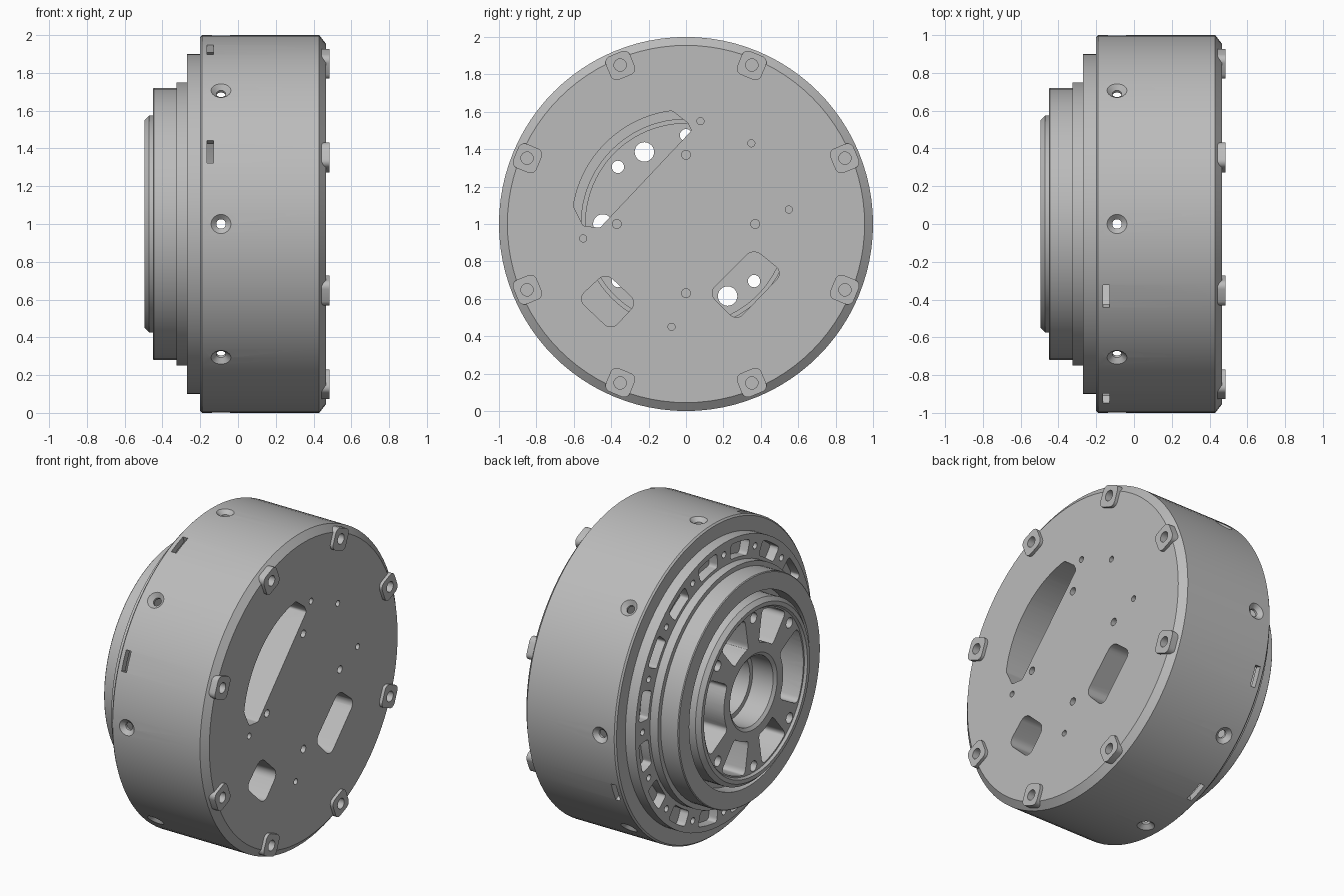
import bpy, bmesh
from math import sin, cos, pi, radians, atan2
from mathutils import Matrix, Vector

if "Cube" in bpy.data.objects:
    bpy.data.objects.remove(bpy.data.objects["Cube"])

grey = bpy.data.materials.new("machined_grey")
grey.use_nodes = True
COLOUR = (0.5, 0.5, 0.5, 1)
grey.diffuse_color = COLOUR
grey.node_tree.nodes["Principled BSDF"].inputs["Base Color"].default_value = COLOUR


# ---- helpers: the main axis is x, outlines are (y, z) around that axis ----
def polar(deg, r):
    return (r * cos(radians(deg)), r * sin(radians(deg)))


def circle(centre, r, n=24):
    return [(centre[0] + r * cos(2 * pi * i / n), centre[1] + r * sin(2 * pi * i / n))
            for i in range(n)]


def arc(a0, a1, r, n=12):
    return [polar(a0 + (a1 - a0) * i / n, r) for i in range(n + 1)]


def sector(mid, half, r0, r1):
    return arc(mid - half, mid + half, r1) + arc(mid + half, mid - half, r0)


def prism(bm, outline, x0, x1, rounding=0):
    """Extrude an outline along x, optionally rounding its sharp corners."""
    low = [bm.verts.new((x0, y, z)) for y, z in outline]
    high = [bm.verts.new((x1, y, z)) for y, z in outline]
    n = len(outline)
    faces = [bm.faces.new(low[::-1]), bm.faces.new(high)]
    for i in range(n):
        j = (i + 1) % n
        faces.append(bm.faces.new((low[i], low[j], high[j], high[i])))
    bmesh.ops.recalc_face_normals(bm, faces=faces)
    if rounding:
        rails = [e for v in low for e in v.link_edges
                 if e.other_vert(v) in high and e.calc_face_angle(0) > 0.6]
        bmesh.ops.bevel(bm, geom=rails, offset=rounding, segments=5,
                        profile=0.5, affect='EDGES')


def lathe(bm, profile, steps=96, matrix=Matrix(), closed=False):
    """Spin an (x, radius) profile around the x axis."""
    verts = [bm.verts.new((x, r, 0)) for x, r in profile]
    edges = [bm.edges.new(pair) for pair in zip(verts, verts[1:])]
    if closed:
        edges.append(bm.edges.new((verts[-1], verts[0])))
    before = set(bm.verts) - set(verts)
    bmesh.ops.spin(bm, geom=verts + edges, cent=(0, 0, 0), axis=(1, 0, 0),
                   angle=2 * pi, steps=steps)
    new = [v for v in bm.verts if v not in before]
    bmesh.ops.remove_doubles(bm, verts=new, dist=1e-5)
    new = [v for v in bm.verts if v not in before]
    bmesh.ops.transform(bm, matrix=matrix, verts=new)


def make(name, bm):
    bmesh.ops.recalc_face_normals(bm, faces=bm.faces[:])
    mesh = bpy.data.meshes.new(name)
    bm.to_mesh(mesh)
    bm.free()
    mesh.materials.append(grey)
    ob = bpy.data.objects.new(name, mesh)
    ob.location.z = 1
    bpy.context.collection.objects.link(ob)
    return ob


def cut(ob, bm):
    """Subtract the cutter mesh and keep the result."""
    cutter = make("cutter", bm)
    cutter.hide_render = True
    mod = ob.modifiers.new("cut", 'BOOLEAN')
    mod.operation, mod.solver, mod.object = 'DIFFERENCE', 'EXACT', cutter
    deps = bpy.context.evaluated_depsgraph_get()
    result = bpy.data.meshes.new_from_object(ob.evaluated_get(deps))
    ob.modifiers.clear()
    ob.data = result
    bpy.data.objects.remove(cutter)


# ---- housing: drum, stepped nose and a hollow gap behind the thick lid ----
bm = bmesh.new()
lathe(bm, [(.465, 0), (.465, .955), (.43, 1), (-.19, 1), (-.2, .99), (-.2, .9),
           (-.27, .9), (-.27, .75), (-.325, .75), (-.325, .72), (-.445, .72),
           (-.45, .715), (-.45, .61), (-.35, .61), (-.35, .56), (-.17, .56),
           (-.17, .96), (-.03, .96), (-.03, 0)])
housing = make("housing", bm)

# lid windows
bm = bmesh.new()
prism(bm, [(-.46, -.02), (.03, .5), (.01, .54)] + arc(97, 171, .61, 24) + [(-.55, -.01)],
      -.1, .6, .01)
prism(bm, [(.36, -.13), (.52, -.26), (.27, -.52), (.12, -.37)], -.1, .6, .05)
prism(bm, [(-.43, -.26), (-.26, -.42), (-.4, -.57), (-.58, -.4)], -.1, .6, .05)
cut(housing, bm)

# lid screw holes
pad_angles = [22.5 + 45 * i for i in range(8)]
bm = bmesh.new()
for a in (82, 51, 8, 188, 262):
    prism(bm, circle(polar(a, .555), .019, 16), .4, .6)
for a in (0, 90, 180, 270):
    prism(bm, circle(polar(a, .37), .024, 16), .4, .6)
for a in pad_angles:
    prism(bm, circle(polar(a, .92), .033), .4, .6)
cut(housing, bm)

# countersunk radial holes and rim slots
bm = bmesh.new()
for i in range(8):
    turn = (Matrix.Translation((-.09, 0, 0)) @ Matrix.Rotation(i * pi / 4, 4, 'X')
            @ Matrix.Rotation(pi / 2, 4, 'Z'))
    lathe(bm, [(.9, 0), (.9, .025), (.975, .025), (1.0, .053), (1.05, .053), (1.05, 0)],
          24, turn)
for a in (112.5, 157.5, 292.5, 337.5):
    prism(bm, sector(a, 3.7, .92, 1.05), -.165, -.13)
cut(housing, bm)

# ring of pockets and screw holes on the stepped flange
bm = bmesh.new()
for i in range(16):
    a = i * 22.5
    prism(bm, circle(polar(a, .825), .02, 16), -.3, -.215)
    prism(bm, sector(a + 11.25, 6.5, .77, .865), -.3, -.21, .025)
cut(housing, bm)

# ---- mounting pads around the lid ----
bm = bmesh.new()
for a in pad_angles:
    c, s = cos(radians(a)), sin(radians(a))
    square = [(.85, -.07), (.985, -.07), (.985, .07), (.85, .07)]
    prism(bm, [(r * c - t * s, r * s + t * c) for r, t in square], .42, .485, .035)
pads = make("mounting_pads", bm)
bm = bmesh.new()
for a in pad_angles:
    prism(bm, circle(polar(a, .92), .033), .4, .6)
cut(pads, bm)

# ---- output hub with a stepped bore ----
bm = bmesh.new()
lathe(bm, [(-.17, .19), (-.17, .54), (-.2, .54), (-.2, .575), (-.47, .575), (-.495, .55),
           (-.495, .525), (-.48, .515), (-.48, .24), (-.465, .22), (-.32, .22), (-.32, .19)],
     closed=True)
hub = make("output_hub", bm)

# pockets between the six bolt bosses
bm = bmesh.new()
for mid, half in ((0, 29), (65, 15), (115, 15), (180, 29), (245, 15), (295, 15)):
    prism(bm, sector(mid, half, .3, .505), -.6, -.3, .035)
cut(hub, bm)

# bolt holes and larger pin holes through the hub
bm = bmesh.new()
for a in (40, 90, 140, 220, 270, 320):
    prism(bm, circle(polar(a, .475), .033), -.6, 0)
for i in range(6):
    prism(bm, circle(polar(i * 60, .445), .052), -.6, 0)
cut(hub, bm)

# ---- smooth shading with crisp edges ----
for ob in bpy.context.selected_objects:
    ob.select_set(False)
for ob in (housing, pads, hub):
    ob.select_set(True)
bpy.context.view_layer.objects.active = housing
bpy.ops.object.shade_smooth_by_angle(angle=radians(30))
